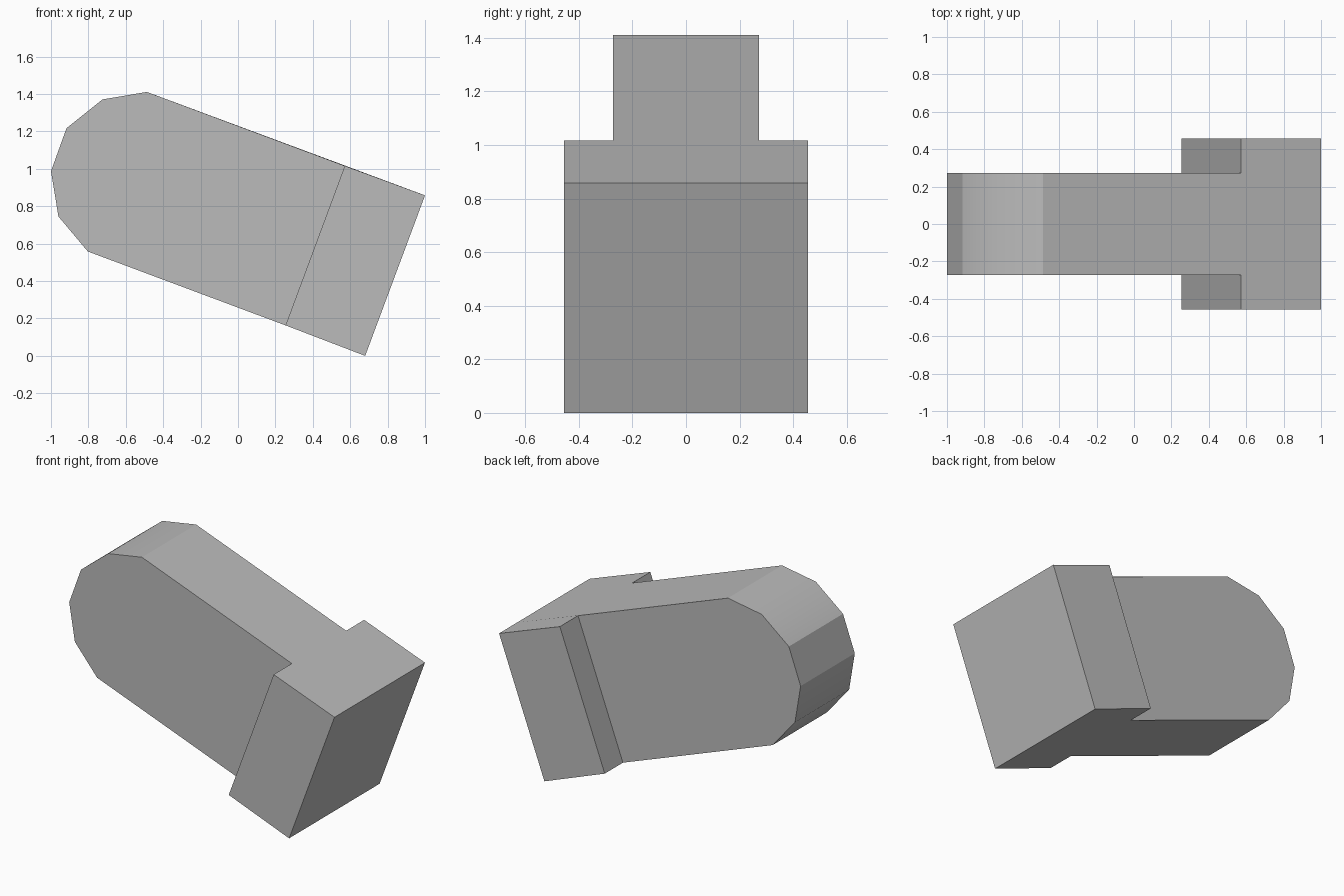
import bpy
import bmesh

cube = bpy.data.objects.get("Cube")
if cube:
    bpy.data.objects.remove(cube, do_unlink=True)

ARM_HALF, FOOT_HALF = 0.273, 0.456

# Plain grey finish
grey = bpy.data.materials.new("plain grey")
grey.use_nodes = True
colour = (0.5, 0.5, 0.5, 1)
grey.diffuse_color = colour
grey.node_tree.nodes["Principled BSDF"].inputs["Base Color"].default_value = colour

# Side profile: tilted arm with a rounded nose, then the wider foot
nose = [(-0.487, 1.411), (-0.725, 1.371), (-0.917, 1.217),
        (-1.0, 0.987), (-0.96, 0.745), (-0.803, 0.558)]
joint = [(0.254, 0.163), (0.571, 1.016)]
foot = [(0.68, 0.0), (1.0, 0.858)]

bm = bmesh.new()


def side_verts(points):
    return [bm.verts.new((x, -ARM_HALF, z)) for x, z in points]


def extrude(face_list, distance):
    result = bmesh.ops.extrude_face_region(bm, geom=face_list)["geom"]
    moved = [v for v in result if isinstance(v, bmesh.types.BMVert)]
    bmesh.ops.translate(bm, verts=moved, vec=(0, distance, 0))
    return [f for f in result if isinstance(f, bmesh.types.BMFace)]


# Centre slab, full length
nose_v, joint_v, foot_v = (side_verts(p) for p in (nose, joint, foot))
arm_face = bm.faces.new(nose_v + joint_v)
foot_face = bm.faces.new([joint_v[0], *foot_v, joint_v[1]])
far_faces = extrude([arm_face, foot_face], 2 * ARM_HALF)
far_foot = max(far_faces, key=lambda f: f.calc_center_median().x)
bmesh.ops.recalc_face_normals(bm, faces=bm.faces[:])

# Foot widened on both sides
extrude([foot_face], ARM_HALF - FOOT_HALF)
extrude([far_foot], FOOT_HALF - ARM_HALF)

# Merge coplanar faces into clean flat sides
bmesh.ops.dissolve_limit(bm, angle_limit=0.02, verts=bm.verts[:], edges=bm.edges[:])
bmesh.ops.recalc_face_normals(bm, faces=bm.faces[:])

# Soften two of the nose ridges, keep every other edge crisp
soft = (nose[1][0], nose[4][0])
for face in bm.faces:
    face.smooth = True
for edge in bm.edges:
    edge.smooth = any(all(abs(v.co.x - x) < 0.01 for v in edge.verts) for x in soft)

mesh = bpy.data.meshes.new("tilted_block")
bm.to_mesh(mesh)
bm.free()
mesh.materials.append(grey)
block = bpy.data.objects.new("tilted_block", mesh)
bpy.context.collection.objects.link(block)
